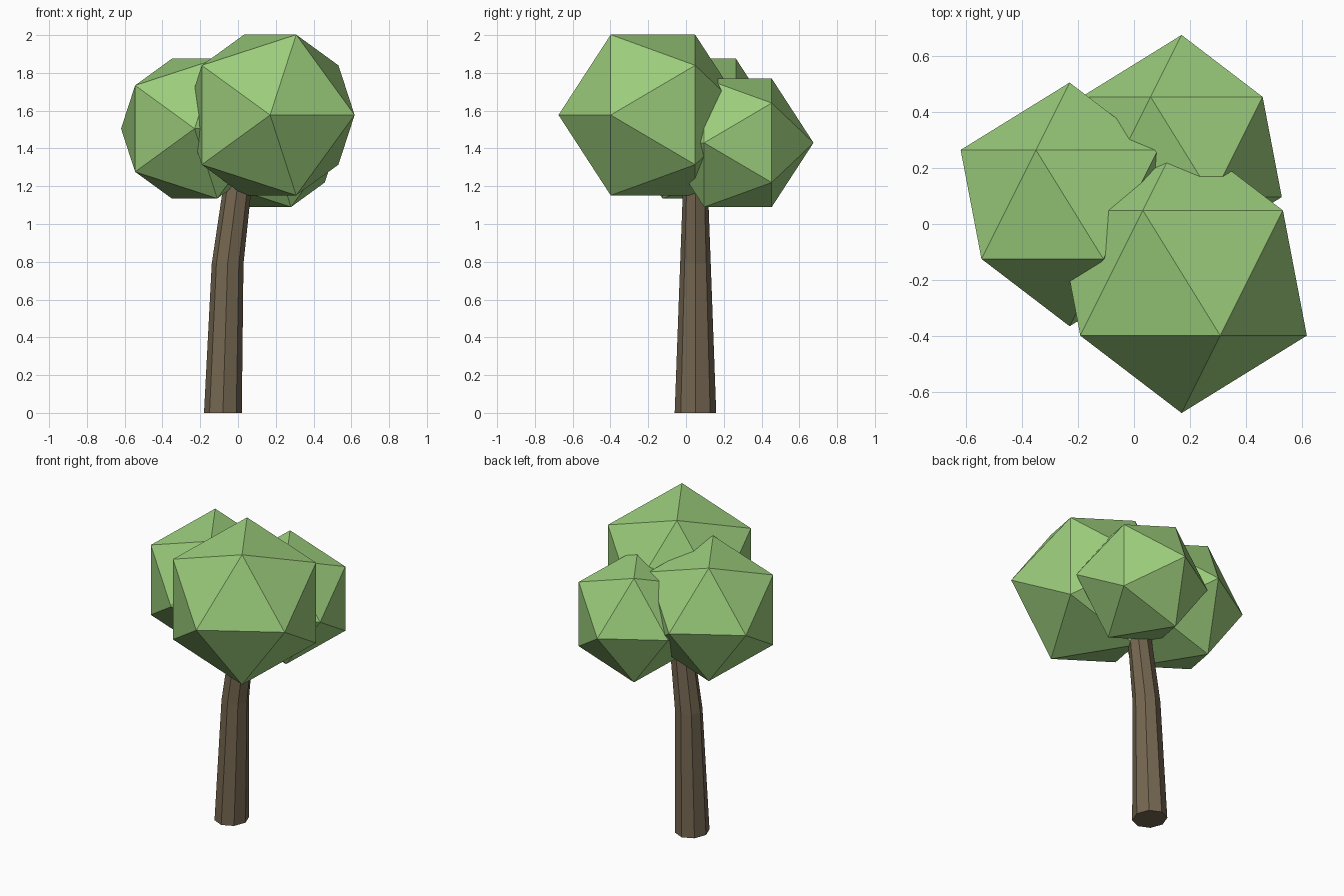
import bpy, bmesh
from math import pi, cos, sin
from mathutils import Matrix

cube = bpy.data.objects.get("Cube")
if cube:
    bpy.data.objects.remove(cube, do_unlink=True)


def material(name, rgb):
    mat = bpy.data.materials.new(name)
    mat.use_nodes = True
    color = (*rgb, 1)
    mat.diffuse_color = color
    mat.node_tree.nodes["Principled BSDF"].inputs["Base Color"].default_value = color
    return mat


def add_object(name, bm, mat):
    bmesh.ops.recalc_face_normals(bm, faces=bm.faces)
    mesh = bpy.data.meshes.new(name)
    bm.to_mesh(mesh)
    bm.free()
    mesh.materials.append(mat)
    obj = bpy.data.objects.new(name, mesh)
    bpy.context.collection.objects.link(obj)
    return obj


leaf_green = material("leaf green", (0.33, 0.61, 0.20))
bark_brown = material("bark brown", (0.175, 0.132, 0.08))

# Leaf clumps: icosahedra with their poles turned along y
for name, center, radius in [
    ("front_leaf_clump", (0.17, -0.175, 1.577), 0.5),
    ("right_leaf_clump", (-0.23, 0.07, 1.505), 0.435),
    ("back_leaf_clump", (0.17, 0.275, 1.43), 0.4),
]:
    bm = bmesh.new()
    bmesh.ops.create_icosphere(bm, subdivisions=1, radius=radius,
                               matrix=Matrix.Rotation(pi / 2, 4, 'X'))
    clump = add_object(name, bm, leaf_green)
    clump.location = center

# Trunk: eight-sided rings (x, z, x radius, y radius), bent at the middle
SIDES = 8
rings = [(-0.08, 0, 0.1, 0.11), (-0.055, 0.79, 0.084, 0.081), (0.01, 1.3, 0.073, 0.062)]
bm = bmesh.new()
loops = []
for x, z, rx, ry in rings:
    angles = [2 * pi * i / SIDES for i in range(SIDES)]
    loops.append([bm.verts.new((x + rx * cos(a), 0.05 + ry * sin(a), z)) for a in angles])
for low, high in zip(loops, loops[1:]):
    for i in range(SIDES):
        j = (i + 1) % SIDES
        bm.faces.new((low[i], low[j], high[j], high[i]))
bm.faces.new(loops[0])
bm.faces.new(loops[-1])
add_object("trunk", bm, bark_brown)
